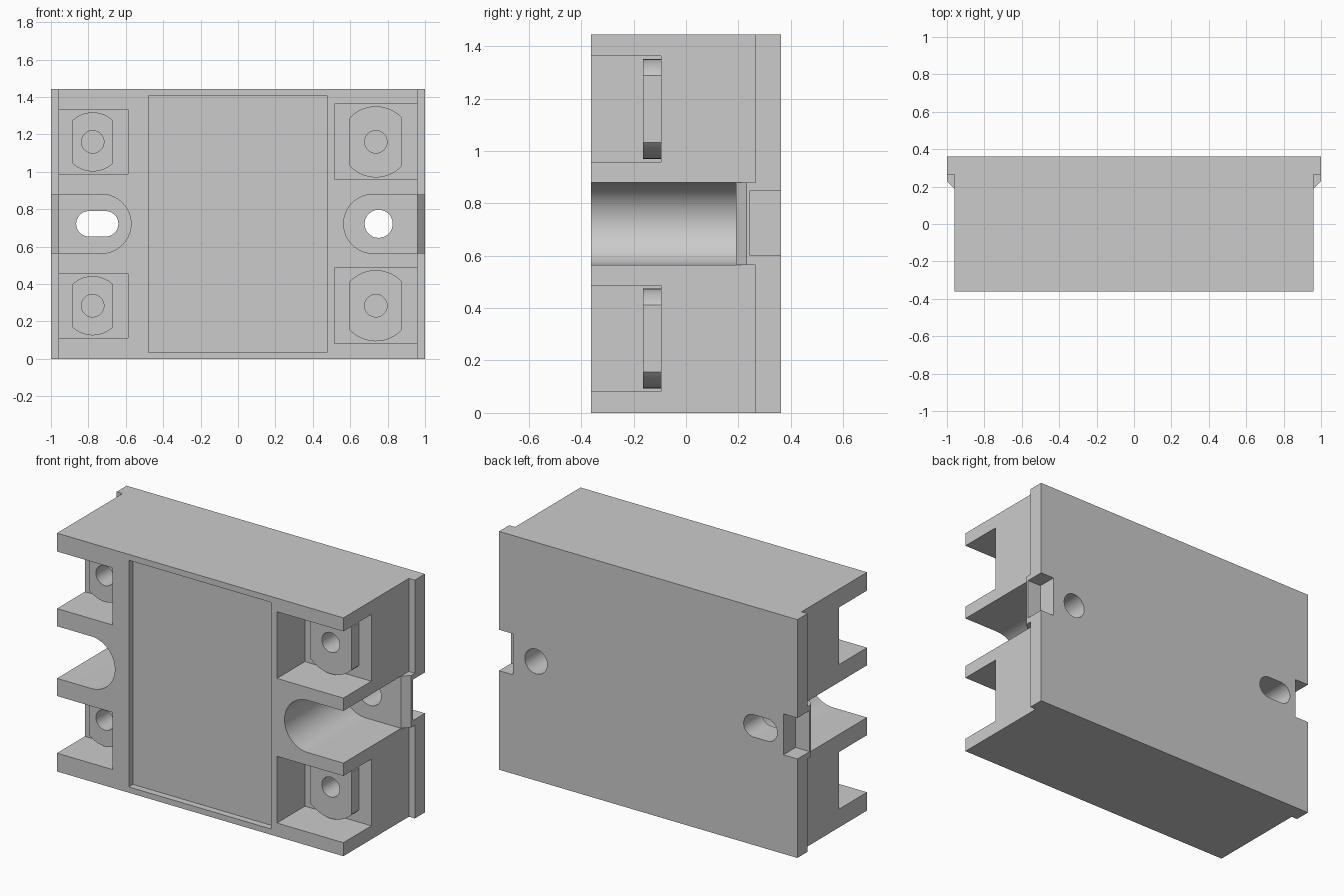
import bpy, bmesh
from math import sin, cos, pi, asin

old = bpy.data.objects.get("Cube")
if old:
    bpy.data.objects.remove(old, do_unlink=True)

grey = bpy.data.materials.new("housing grey")
grey.use_nodes = True
grey.diffuse_color = (0.6, 0.6, 0.6, 1)
grey.node_tree.nodes["Principled BSDF"].inputs["Base Color"].default_value = (0.6, 0.6, 0.6, 1)


def prism(name, outline, lo, hi, axis="y"):
    """Extrude an (x, z) outline along y, or an (x, y) outline along z."""
    place = (lambda p, d: (p[0], d, p[1])) if axis == "y" else (lambda p, d: (p[0], p[1], d))
    bm = bmesh.new()
    rings = [[bm.verts.new(place(p, d)) for p in outline] for d in (lo, hi)]
    bm.faces.new(rings[0])
    bm.faces.new(rings[1])
    n = len(outline)
    for i in range(n):
        j = (i + 1) % n
        bm.faces.new((rings[0][i], rings[0][j], rings[1][j], rings[1][i]))
    bmesh.ops.recalc_face_normals(bm, faces=bm.faces)
    mesh = bpy.data.meshes.new(name)
    bm.to_mesh(mesh)
    bm.free()
    mesh.materials.append(grey)
    ob = bpy.data.objects.new(name, mesh)
    bpy.context.collection.objects.link(ob)
    return ob


def rect(x0, x1, z0, z1):
    return [(x0, z0), (x1, z0), (x1, z1), (x0, z1)]


def arc(cx, cz, r, a, b, n=32):
    return [(cx + r * cos(a + (b - a) * i / n), cz + r * sin(a + (b - a) * i / n))
            for i in range(n + 1)]


def circle(cx, cz, r):
    return arc(cx, cz, r, 0, 2 * pi, 48)[:-1]


def combine(tool, operation="DIFFERENCE"):
    """Apply a boolean to the housing and discard the tool."""
    mod = housing.modifiers.new(tool.name, "BOOLEAN")
    mod.operation, mod.object, mod.solver = operation, tool, "EXACT"
    bpy.context.view_layer.objects.active = housing
    bpy.ops.object.modifier_apply(modifier=mod.name)
    bpy.data.objects.remove(tool, do_unlink=True)


W, D, H, MID = 0.96, 0.362, 1.444, 0.722
FLOOR, PAD, SLOT_R = -0.095, -0.165, 0.158

# Housing with chamfered side lips
half = [(W, -D), (W, 0.19), (1, 0.23), (1, D)]
housing = prism("housing", half + [(-x, y) for x, y in reversed(half)], 0, H, "z")

# Lips are thinner above and below the mounting tabs
for s in (-1, 1):
    for z0, z1 in ((-0.1, MID - SLOT_R), (MID + SLOT_R, H + 0.1)):
        combine(prism("lip_cut", rect(s * W, s * 1.1, z0, z1), 0, 0.265))

# Shallow label recess on the front
combine(prism("label_recess", rect(-0.478, 0.475, 0.035, 1.408), -0.5, -D + 0.04))

# Mounting slots open to the sides, and back edge notches
for s, cx in ((-1, -0.73), (1, 0.723)):
    outline = arc(cx, MID, SLOT_R, pi / 2, pi / 2 + s * pi)
    outline += [(s * 1.2, MID - SLOT_R), (s * 1.2, MID + SLOT_R)]
    combine(prism("mounting_slot", outline, -0.5, 0.19))
    combine(prism("back_notch", rect(s * 0.907, s * 1.1, 0.6, 0.848), 0.245, 0.5))

# Screw holes through the base: one round, one elongated
combine(prism("round_hole", circle(0.752, MID, 0.075), 0, 0.5))
combine(prism("long_hole", arc(-0.708, MID, 0.068, -pi / 2, pi / 2)
              + arc(-0.797, MID, 0.068, pi / 2, pi * 1.5), 0, 0.5))

# Terminal pockets with flat-sided pads and screw holes
# side, inner edge, half height, pad centre, pad radius, pad half width
for s, inner, hh, cx, r, flat in ((-1, 0.588, 0.173, -0.777, 0.158, 0.107),
                                  (1, 0.515, 0.202, 0.737, 0.19, 0.14)):
    for cz in (MID - 0.438, MID + 0.438):
        combine(prism("terminal_pocket", rect(s * inner, s * 1.1, cz - hh, cz + hh), -0.5, FLOOR))
        a = asin(flat / r)
        pad = arc(cx, cz, r, pi / 2 - a, pi / 2 + a) + arc(cx, cz, r, pi * 1.5 - a, pi * 1.5 + a)
        combine(prism("terminal_pad", pad, PAD, FLOOR + 0.04), "UNION")
        combine(prism("terminal_hole", circle(cx, cz, 0.06), -0.3, 0.1))

# Crisp edges, smooth curved walls
bpy.ops.object.select_all(action="DESELECT")
housing.select_set(True)
bpy.context.view_layer.objects.active = housing
bpy.ops.object.shade_smooth_by_angle(angle=pi / 6)
